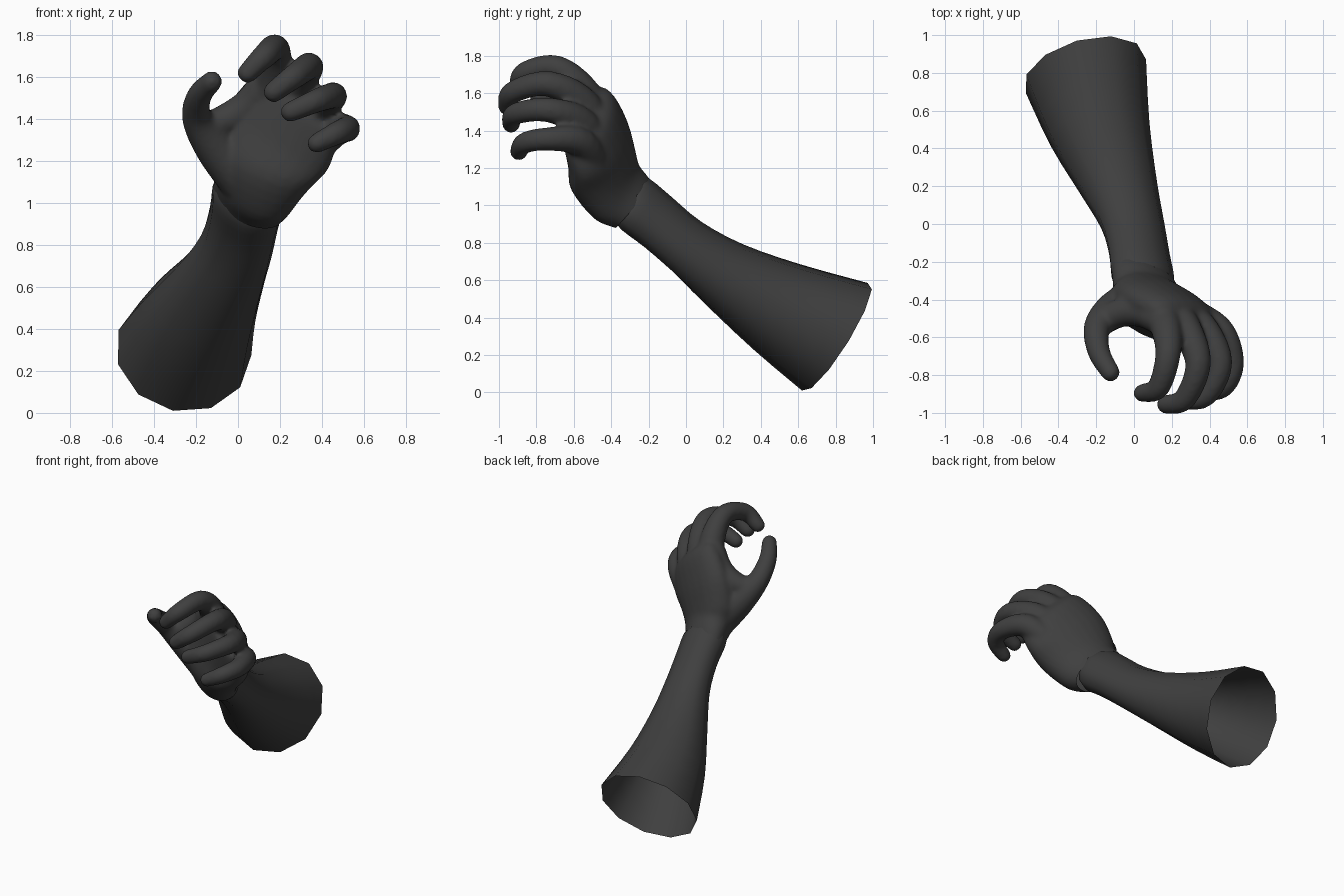
import bpy, bmesh, math
from mathutils import Vector

if "Cube" in bpy.data.objects:
    bpy.data.objects.remove(bpy.data.objects["Cube"])

def catmull(rows, n):
    """Smoothly resample rows of numbers, n steps per span."""
    p = [rows[0]] + rows + [rows[-1]]
    out = []
    for i in range(1, len(p) - 2):
        for k in range(n):
            t = k / n
            out.append([0.5 * (2 * b + (c - a) * t + (2 * a - 5 * b + 4 * c - d) * t * t
                               + (3 * b - a - 3 * c + d) * t ** 3)
                        for a, b, c, d in zip(*p[i - 1:i + 3])])
    return out + [list(rows[-1])]

def loft(bm, rings, caps=True):
    """Skin a list of rings of points."""
    vs = [[bm.verts.new(q) for q in r] for r in rings]
    n = len(vs[0])
    for r, s in zip(vs, vs[1:]):
        for i in range(n):
            j = (i + 1) % n
            bm.faces.new((r[i], r[j], s[j], s[i]))
    if caps:
        bm.faces.new(vs[0][::-1])
        bm.faces.new(vs[-1])

def ellipse(row, n):
    """Row = centre, half-width vector, half-thickness vector."""
    c, a, b = Vector(row[:3]), Vector(row[3:6]), Vector(row[6:9])
    angs = [-math.pi / 2 + 2 * math.pi * i / n for i in range(n)]
    return [c + a * math.cos(t) + b * math.sin(t) for t in angs]

def tube(bm, path, n=16):
    """Round tapered tube with a rounded tip; path rows are x, y, z, radius."""
    rows = catmull(path, 5)
    d = (Vector(rows[-1][:3]) - Vector(rows[-2][:3])).normalized()
    tip, r = Vector(rows[-1][:3]), rows[-1][3]
    for f, s in ((0.4, 0.92), (0.7, 0.71), (0.92, 0.39)):
        rows.append([*(tip + d * r * f), r * s])
    pts = [Vector(q[:3]) for q in rows]
    rings, u, prev = [], None, None
    for i, p in enumerate(pts):
        t = (pts[min(i + 1, len(pts) - 1)] - pts[max(i - 1, 0)]).normalized()
        u = t.orthogonal().normalized() if u is None else prev.rotation_difference(t) @ u
        prev, v = t, t.cross(u)
        rings.append([p + (u * math.cos(2 * math.pi * k / n) + v * math.sin(2 * math.pi * k / n))
                      * rows[i][3] for k in range(n)])
    loft(bm, rings)

def make(name, bm):
    bmesh.ops.recalc_face_normals(bm, faces=bm.faces)
    me = bpy.data.meshes.new(name)
    bm.to_mesh(me)
    bm.free()
    ob = bpy.data.objects.new(name, me)
    bpy.context.collection.objects.link(ob)
    return ob

dark = bpy.data.materials.new("dark_grey")
dark.diffuse_color = (0.05, 0.05, 0.05, 1)
dark.use_nodes = True
dark.node_tree.nodes["Principled BSDF"].inputs["Base Color"].default_value = dark.diffuse_color

# Forearm: open eleven-sided sleeve narrowing to the wrist
arm_rows = [
    (-0.26, 0.805, 0.295, 0.32, 0.04, -0.06, 0.05, 0.185, 0.285),
    (-0.185, 0.49, 0.455, 0.265, 0.03, -0.055, 0.03, 0.13, 0.225),
    (-0.085, 0.205, 0.63, 0.205, 0.01, -0.05, 0.02, 0.105, 0.155),
    (-0.01, 0.0, 0.78, 0.17, -0.01, -0.05, 0.02, 0.08, 0.125),
    (0.025, -0.15, 0.91, 0.163, -0.02, -0.055, 0.02, 0.07, 0.125),
    (0.043, -0.27, 1.005, 0.168, -0.02, -0.06, 0.02, 0.073, 0.125),
    (0.045, -0.32, 1.04, 0.15, -0.02, -0.06, 0.02, 0.06, 0.105),
]
bm = bmesh.new()
loft(bm, [ellipse(r, 11) for r in catmull(arm_rows, 3)], caps=False)
forearm = make("forearm", bm)

# Palm: flattened loft from the wrist to the knuckles
palm_rows = [
    (0.03, -0.20, 0.93, 0.15, -0.02, -0.06, 0.0, -0.06, -0.10),
    (0.047, -0.28, 1.01, 0.165, -0.02, -0.07, 0.0, -0.08, -0.12),
    (0.075, -0.37, 1.07, 0.185, -0.03, -0.09, -0.01, -0.12, -0.115),
    (0.115, -0.44, 1.18, 0.23, -0.07, -0.11, -0.03, -0.16, -0.05),
    (0.195, -0.47, 1.32, 0.235, -0.07, -0.16, -0.02, -0.145, -0.04),
    (0.285, -0.525, 1.45, 0.18, -0.055, -0.18, -0.02, -0.12, -0.03),
    (0.32, -0.58, 1.475, 0.13, -0.04, -0.13, -0.02, -0.07, -0.02),
]
bm = bmesh.new()
loft(bm, [ellipse(r, 24) for r in catmull(palm_rows, 4)])

# Fingers: hand bone, knuckle, two joints, tip
fingers = [
    [(0.10, -0.42, 1.34, 0.09), (0.165, -0.53, 1.585, 0.086), (0.18, -0.69, 1.735, 0.068),
     (0.13, -0.865, 1.705, 0.06), (0.045, -0.895, 1.62, 0.049)],
    [(0.17, -0.43, 1.28, 0.09), (0.265, -0.54, 1.535, 0.086), (0.34, -0.735, 1.65, 0.069),
     (0.27, -0.925, 1.605, 0.06), (0.17, -0.955, 1.53, 0.051)],
    [(0.22, -0.45, 1.23, 0.085), (0.36, -0.55, 1.435, 0.083), (0.455, -0.735, 1.51, 0.067),
     (0.38, -0.91, 1.49, 0.058), (0.25, -0.935, 1.435, 0.049)],
    [(0.26, -0.46, 1.17, 0.085), (0.445, -0.56, 1.335, 0.08), (0.52, -0.73, 1.355, 0.064),
     (0.475, -0.86, 1.335, 0.057), (0.375, -0.895, 1.285, 0.047)],
]
thumb = [(0.02, -0.40, 1.12, 0.12), (-0.11, -0.46, 1.27, 0.10), (-0.195, -0.55, 1.405, 0.073),
         (-0.185, -0.68, 1.51, 0.06), (-0.125, -0.785, 1.58, 0.051)]
# Web of skin between thumb and index finger
web = [(-0.17, -0.51, 1.35, 0.07), (-0.05, -0.465, 1.40, 0.078), (0.05, -0.47, 1.465, 0.08),
       (0.12, -0.50, 1.55, 0.08)]
for path in fingers + [thumb, web]:
    tube(bm, path)
hand = make("hand", bm)

# Fuse the hand into one smooth skin
m = hand.modifiers.new("fuse", 'REMESH')
m.mode, m.voxel_size = 'VOXEL', 0.013
m = hand.modifiers.new("soften", 'SMOOTH')
m.factor, m.iterations = 0.5, 9
hand.data = bpy.data.meshes.new_from_object(
    hand.evaluated_get(bpy.context.evaluated_depsgraph_get()))
hand.modifiers.clear()

# Open the hand at the wrist, where it slips into the forearm
bm = bmesh.new()
bm.from_mesh(hand.data)
bmesh.ops.bisect_plane(bm, geom=bm.verts[:] + bm.edges[:] + bm.faces[:], dist=1e-5,
                       plane_co=(0.04, -0.275, 1.005), plane_no=(0.05, -0.75, 0.65),
                       clear_inner=True)
bm.to_mesh(hand.data)
bm.free()
hand.data.name = "hand"

for ob in (forearm, hand):
    ob.data.materials.clear()
    ob.data.materials.append(dark)
    ob.data.shade_smooth()
